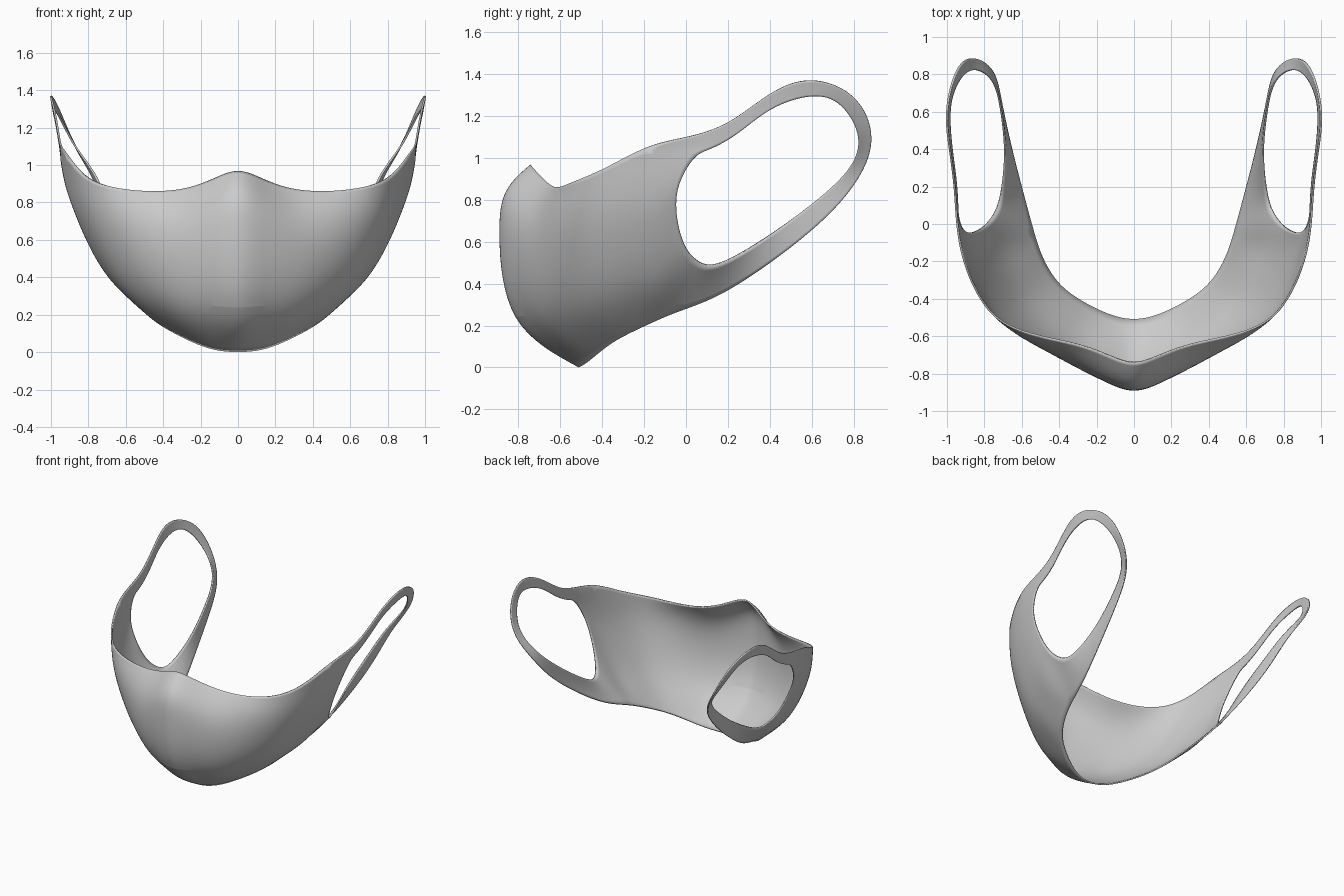
import bpy
from mathutils import Vector

if "Cube" in bpy.data.objects:
    bpy.data.objects.remove(bpy.data.objects["Cube"])

# Front panel, right half: columns from the centre line to the cheek, top to bottom
PANEL = [
    [(0, -.74, .965), (0, -.855, .84), (0, -.885, .62), (0, -.81, .24), (0, -.51, .005)],
    [(.14, -.70, .92), (.15, -.80, .80), (.16, -.835, .6), (.15, -.76, .25), (.10, -.495, .012)],
    [(.30, -.645, .87), (.32, -.71, .76), (.34, -.745, .57), (.30, -.68, .25), (.20, -.455, .04)],
    [(.50, -.60, .86), (.53, -.635, .74), (.53, -.63, .55), (.45, -.565, .28), (.30, -.40, .085)],
    [(.70, -.525, .89), (.71, -.52, .75), (.68, -.49, .56), (.58, -.42, .32), (.40, -.32, .14)],
    [(.83, -.38, .955), (.82, -.36, .79), (.77, -.33, .6), (.66, -.27, .38), (.48, -.20, .20)],
    [(.91, -.19, 1.05), (.885, -.17, .84), (.83, -.16, .66), (.71, -.13, .43), (.535, -.05, .265)],
]
# Ear strap outer rim: from the lower cheek, round the back, to the upper cheek
RIM = [(.59, .15, .345), (.655, .40, .50), (.71, .65, .70), (.76, .82, .90), (.87, .885, 1.10),
       (.955, .80, 1.29), (1, .60, 1.37), (.985, .40, 1.305), (.96, .20, 1.17), (.945, 0, 1.10)]
# Ear hole: one point for each point of the last panel column, then of the rim
HOLE = [(.94, .04, 1.0), (.915, -.03, .88), (.865, -.045, .74), (.80, -.01, .59), (.745, .06, .505),
        (.71, .17, .50), (.69, .38, .62), (.71, .60, .78), (.76, .77, .94), (.87, .822, 1.10),
        (.95, .74, 1.25), (.985, .60, 1.295), (.975, .41, 1.235), (.955, .25, 1.12), (.945, .12, 1.045)]

ROWS = len(PANEL[0])
points = [Vector(p) for col in PANEL for p in col]
faces = []
for c in range(len(PANEL) - 1):
    for r in range(ROWS - 1):
        a = c * ROWS + r
        faces.append((a, a + 1, a + ROWS + 1, a + ROWS))

# Ring of quads between the outer loop and the ear hole
start = (len(PANEL) - 1) * ROWS
n = len(HOLE)
points += [Vector(p) for p in RIM + HOLE]
for i in range(n):
    j = (i + 1) % n
    faces.append((start + i, start + j, start + n + j, start + n + i))

mesh = bpy.data.meshes.new("face_mask")
mesh.from_pydata(points, [], faces)
mask = bpy.data.objects.new("face_mask", mesh)
bpy.context.collection.objects.link(mask)

mirror = mask.modifiers.new("mirror", 'MIRROR')
mirror.merge_threshold = 0.002
subsurf = mask.modifiers.new("smooth", 'SUBSURF')
subsurf.levels = subsurf.render_levels = 3

# Move the cage outwards so that the smoothed surface passes through the points
for _ in range(6):
    bpy.context.view_layer.update()
    ev = mask.evaluated_get(bpy.context.evaluated_depsgraph_get())
    smooth = [ev.data.vertices[i].co.copy() for i in range(len(points))]
    for v, target, now in zip(mesh.vertices, points, smooth):
        v.co += (target - now) * 0.9
        if target.x == 0:
            v.co.x = 0
    mesh.update()
    mask.update_tag()

# Thin cloth
cloth = mask.modifiers.new("cloth", 'SOLIDIFY')
cloth.thickness = 0.01
cloth.offset = 0
bpy.context.view_layer.objects.active = mask
mask.select_set(True)
bpy.ops.object.shade_smooth_by_angle(angle=0.9)
